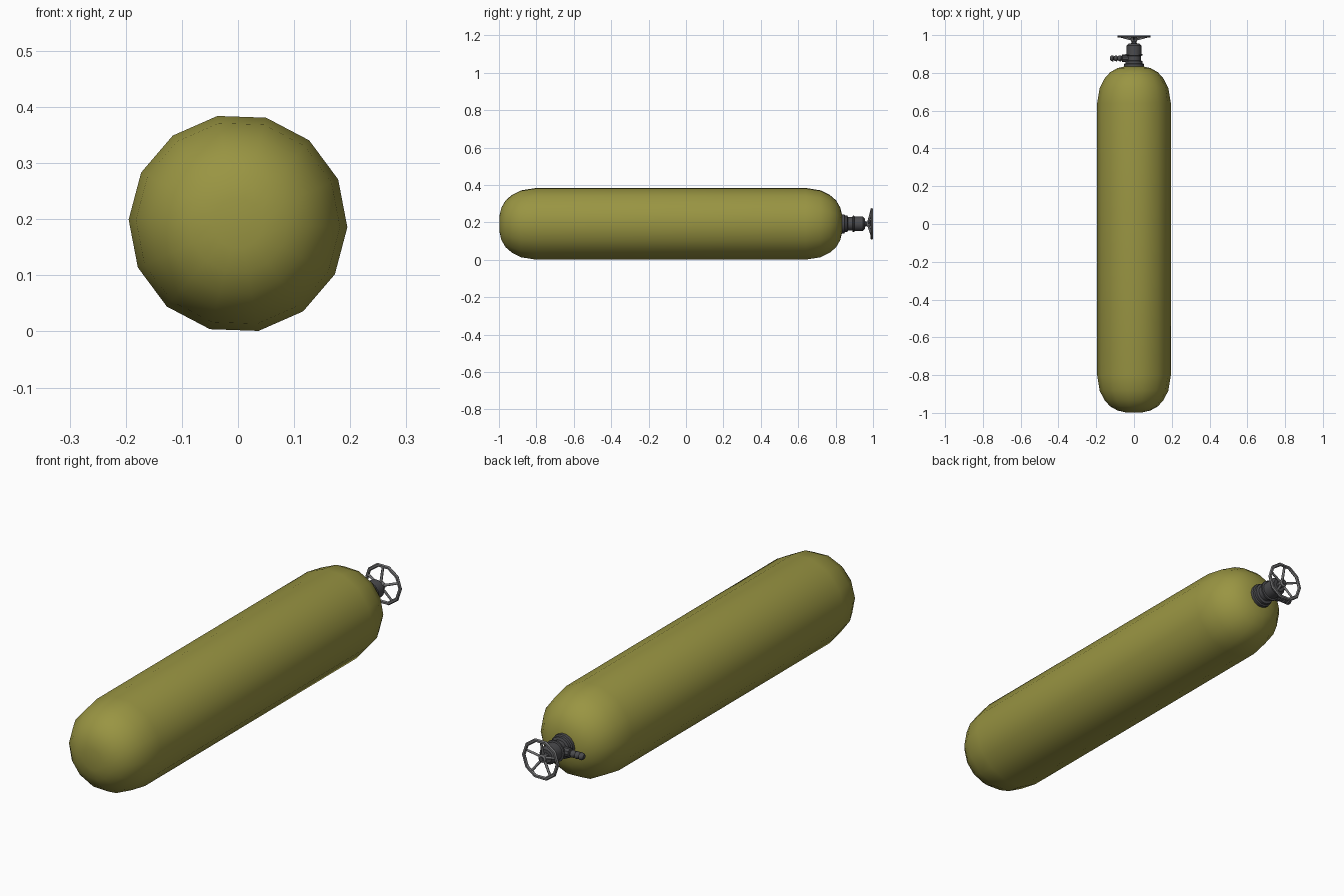
import bpy, bmesh, math
from mathutils import Matrix, Vector

if "Cube" in bpy.data.objects:
    bpy.data.objects.remove(bpy.data.objects["Cube"])

ZC = 0.1925  # height of the tank axis


def material(name, col):
    m = bpy.data.materials.new(name)
    m.diffuse_color = (*col, 1)
    m.use_nodes = True
    m.node_tree.nodes["Principled BSDF"].inputs["Base Color"].default_value = m.diffuse_color
    return m


OLIVE = material("olive_paint", (0.32, 0.30, 0.055))
DARK = material("dark_metal", (0.07, 0.07, 0.075))
GREY = material("grey_metal", (0.17, 0.17, 0.175))


def finish(bm, name, mat, angle):
    bmesh.ops.recalc_face_normals(bm, faces=bm.faces)
    me = bpy.data.meshes.new(name)
    bm.to_mesh(me)
    bm.free()
    ob = bpy.data.objects.new(name, me)
    bpy.context.collection.objects.link(ob)
    me.materials.append(mat)
    bpy.ops.object.select_all(action='DESELECT')
    ob.select_set(True)
    bpy.context.view_layer.objects.active = ob
    bpy.ops.object.shade_smooth_by_angle(angle=math.radians(angle))
    return ob


def lathe(name, profile, n, mat, axis='Y', centre=(0, 0, ZC), offset=0.0, angle=35, closed=False):
    """Revolve (position, radius) pairs about the y or x axis."""
    bm = bmesh.new()
    rings = []
    for p, r in profile:
        ring = []
        for i in range(n):
            a = math.radians(offset) + math.tau * i / n
            u, v = r * math.cos(a), r * math.sin(a)
            co = (u, p, v) if axis == 'Y' else (p, u, v)
            ring.append(bm.verts.new(Vector(centre) + Vector(co)))
        rings.append(ring)
    pairs = list(zip(rings, rings[1:]))
    if closed:
        pairs.append((rings[-1], rings[0]))
    for a, b in pairs:
        for i in range(n):
            j = (i + 1) % n
            bm.faces.new((a[i], a[j], b[j], b[i]))
    if not closed:
        bm.faces.new(rings[0])
        bm.faces.new(rings[-1])
    return finish(bm, name, mat, angle)


# tank: 14-sided capsule with the same rounded cap at each end
cap = [(0.0, 0.045), (0.01, 0.088), (0.032, 0.127), (0.066, 0.157), (0.115, 0.182), (0.195, 0.195)]
profile = [(-0.997 + d, r) for d, r in cap] + [(0.835 - d, r) for d, r in reversed(cap)]
lathe("tank", profile, 14, OLIVE, offset=-2, angle=50)

# valve body: neck collar, waist, bonnet and stem
lathe("neck_collar", [(0.82, 0.052), (0.847, 0.052), (0.85, 0.046), (0.862, 0.046), (0.866, 0.036)], 14, DARK)
lathe("valve_body", [(0.855, 0.036), (0.89, 0.036), (0.892, 0.046), (0.899, 0.046), (0.901, 0.039),
                     (0.945, 0.039), (0.956, 0.028)], 14, DARK)
lathe("valve_stem", [(0.95, 0.016), (0.972, 0.012), (0.992, 0.010)], 10, DARK)

# barbed hose outlet on the left
barbs = [(-0.03, 0.02), (-0.062, 0.02), (-0.064, 0.012)]
for k in range(3):
    x = -0.07 - 0.02 * k
    barbs += [(x, 0.016), (x - 0.010, 0.015), (x - 0.017, 0.009)]
lathe("hose_outlet", barbs, 10, DARK, axis='X', centre=(0, 0.877, ZC))

# handwheel: ten-sided rim, hub and spokes
rim = [(0.993 + 0.007 * math.sin(math.tau * k / 6), 0.081 + 0.008 * math.cos(math.tau * k / 6)) for k in range(6)]
lathe("handwheel_rim", rim, 10, GREY, angle=40, closed=True)
lathe("handwheel_hub", [(0.966, 0.014), (0.972, 0.018), (0.984, 0.018), (0.988, 0.012)], 10, GREY)
bm = bmesh.new()
for k in range(5):
    a = math.radians(90) + math.tau * k / 5
    d = Vector((math.cos(a), 0, math.sin(a)))
    p = Vector((0, 0.976, ZC)) + d * 0.012
    q = Vector((0, 0.992, ZC)) + d * 0.078
    rot = (q - p).to_track_quat('Z', 'Y').to_matrix().to_4x4()
    bmesh.ops.create_cone(bm, cap_ends=True, segments=6, radius1=0.006, radius2=0.005, depth=(q - p).length,
                          matrix=Matrix.Translation((p + q) / 2) @ rot)
finish(bm, "handwheel_spokes", GREY, 65)
